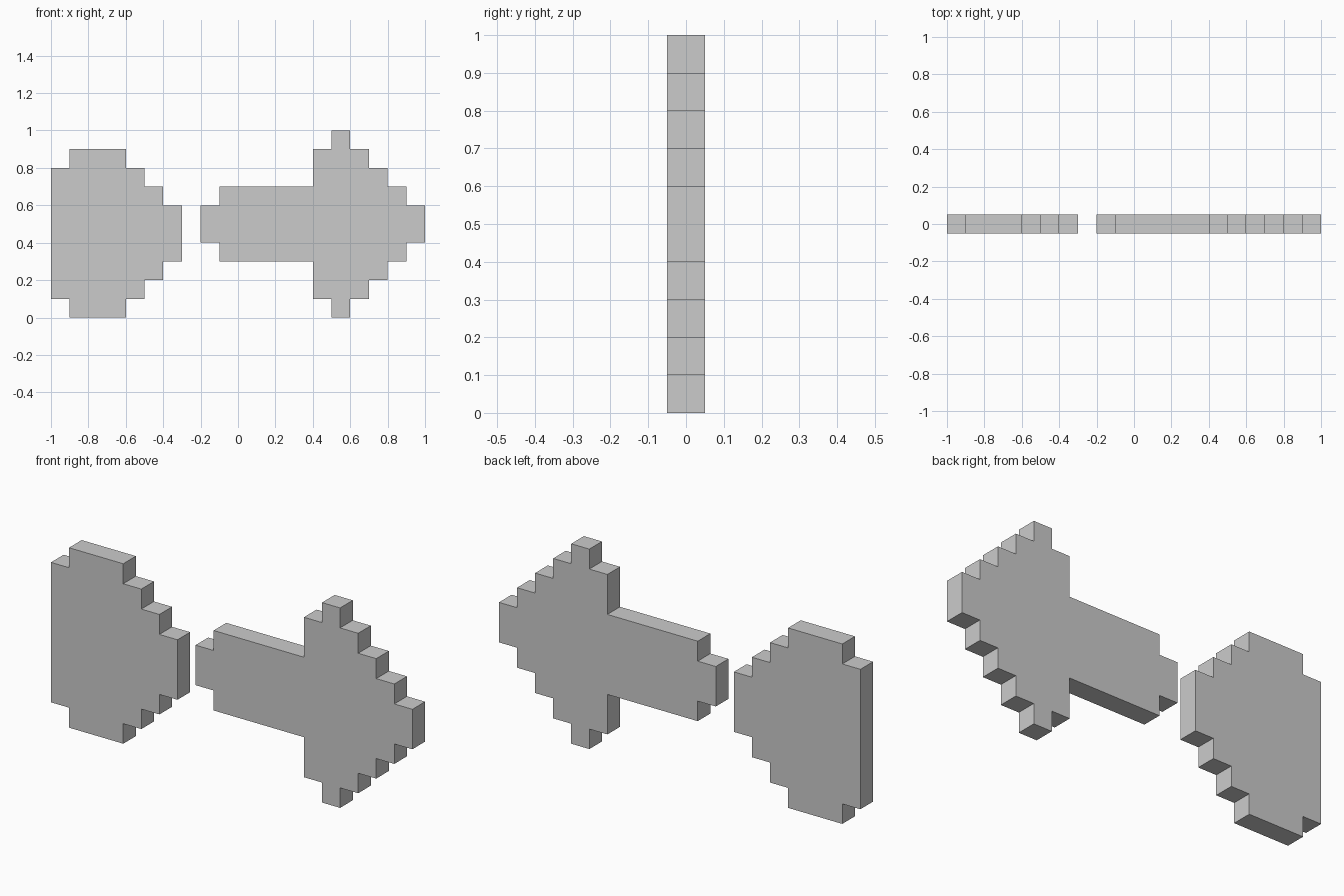
import bpy
import bmesh

cube = bpy.data.objects.get("Cube")
if cube:
    bpy.data.objects.remove(cube, do_unlink=True)

STEP = 0.1        # size of one stair step
THICKNESS = 0.1

grey = bpy.data.materials.new("plain_grey")
grey.use_nodes = True
colour = (0.6, 0.6, 0.6, 1)
grey.diffuse_color = colour
grey.node_tree.nodes["Principled BSDF"].inputs["Base Color"].default_value = colour


def stepped_plate(name, start, centre_z, columns):
    """Extrude a stepped outline, symmetric in height, from (width, half height) steps."""
    upper = []
    x = start
    for width, half in columns:
        upper += [(x, half), (x + width, half)]
        x += width
    outline = upper + [(px, -half) for px, half in reversed(upper)]

    bm = bmesh.new()
    verts = [bm.verts.new((px * STEP, -THICKNESS / 2, centre_z + pz * STEP))
             for px, pz in outline]
    face = bm.faces.new(verts)
    result = bmesh.ops.extrude_face_region(bm, geom=[face])
    moved = [v for v in result["geom"] if isinstance(v, bmesh.types.BMVert)]
    bmesh.ops.translate(bm, verts=moved, vec=(0, THICKNESS, 0))
    bmesh.ops.recalc_face_normals(bm, faces=bm.faces)

    mesh = bpy.data.meshes.new(name)
    bm.to_mesh(mesh)
    bm.free()
    mesh.materials.append(grey)
    obj = bpy.data.objects.new(name, mesh)
    bpy.context.collection.objects.link(obj)
    return obj


# Rounded plate on the right-hand side of the model
stepped_plate("rounded_plate", -10, 0.45,
              [(1, 3.5), (3, 4.5), (1, 3.5), (1, 2.5), (1, 1.5)])

# Arrow plate: shaft followed by the stepped head
shaft = [(1, 1), (5, 2)]
head = [(1, 4)] + [(1, half) for half in range(5, 0, -1)]
stepped_plate("arrow_plate", -2, 0.5, shaft + head)
